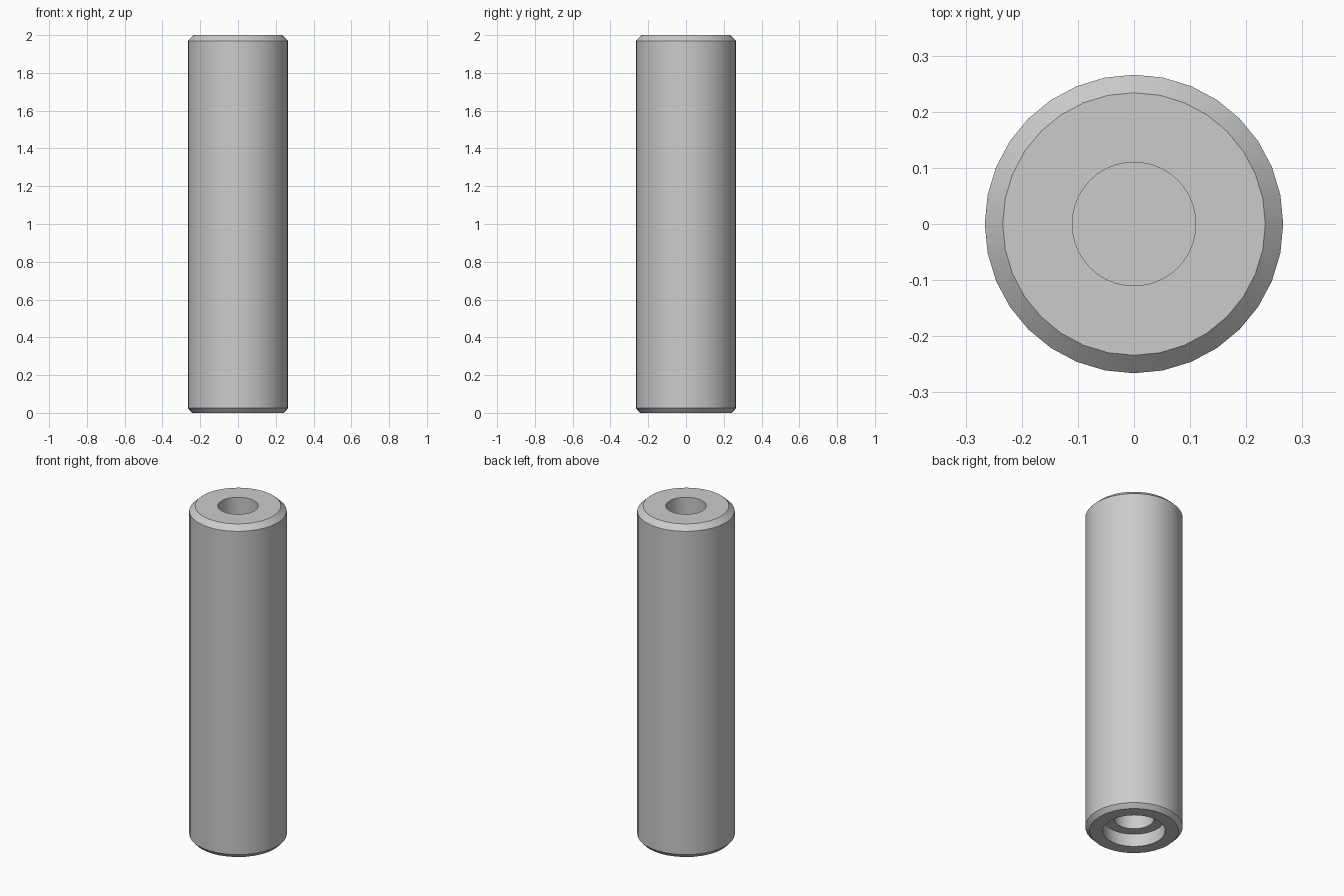
import bpy
import math

if "Cube" in bpy.data.objects:
    bpy.data.objects.remove(bpy.data.objects["Cube"])


def lathe(name, profile, sides):
    """Closed solid of revolution from (radius, z) rings, bottom to top."""
    verts, faces = [], []
    for r, z in profile:
        for i in range(sides):
            a = 2 * math.pi * i / sides
            verts.append((r * math.cos(a), r * math.sin(a), z))
    for k in range(len(profile) - 1):
        for i in range(sides):
            j = (i + 1) % sides
            faces.append((k * sides + i, k * sides + j,
                          (k + 1) * sides + j, (k + 1) * sides + i))
    faces.append(tuple(reversed(range(sides))))
    faces.append(tuple(range((len(profile) - 1) * sides, len(profile) * sides)))
    mesh = bpy.data.meshes.new(name)
    mesh.from_pydata(verts, [], faces)
    obj = bpy.data.objects.new(name, mesh)
    bpy.context.collection.objects.link(obj)
    return obj


# Pin body with a small bottom chamfer and a larger top chamfer
body = lathe("pin_body", [(0.243, 0), (0.266, 0.025), (0.266, 1.97), (0.234, 2.0)], 32)

# Cutters: blind top bore, and bottom bore with a wider counterbore
cutters = [
    lathe("top_bore_cutter", [(0.11, 1.5), (0.11, 2.1)], 64),
    lathe("bottom_bore_cutter",
          [(0.17, -0.1), (0.17, 0.077), (0.11, 0.077), (0.11, 0.5)], 64),
]

bpy.context.view_layer.objects.active = body
body.select_set(True)
for cutter in cutters:
    cutter.hide_render = True
    mod = body.modifiers.new("bore", 'BOOLEAN')
    mod.operation = 'DIFFERENCE'
    mod.solver = 'EXACT'
    mod.object = cutter
    bpy.ops.object.modifier_apply(modifier=mod.name)
    bpy.data.objects.remove(cutter, do_unlink=True)

bpy.ops.object.shade_smooth_by_angle(angle=math.radians(30))
